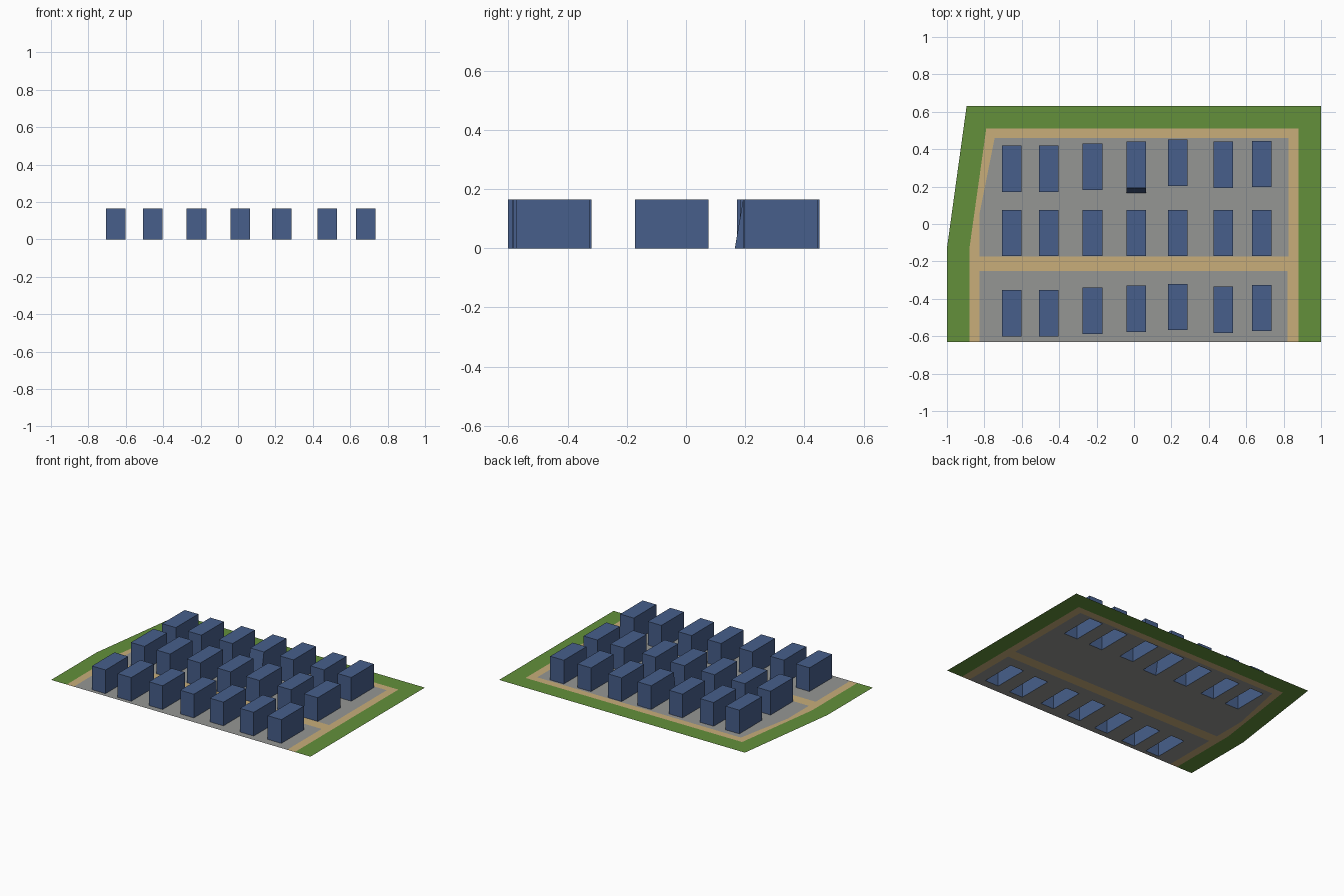
import bpy, bmesh

if "Cube" in bpy.data.objects:
    bpy.data.objects.remove(bpy.data.objects["Cube"])


def material(name, rgb):
    m = bpy.data.materials.new(name)
    lin = [((c / 255 + 0.055) / 1.055) ** 2.4 for c in rgb]
    m.diffuse_color = (*lin, 1)
    m.use_nodes = True
    m.node_tree.nodes["Principled BSDF"].inputs["Base Color"].default_value = m.diffuse_color
    return m


GRASS = material("grass green", (99, 144, 59))
SAND = material("sand path", (200, 174, 122))
PAVING = material("paving grey", (149, 150, 148))
BLUE = material("building blue", (71, 95, 139))


def add_object(name, bm, mat):
    me = bpy.data.meshes.new(name)
    bm.to_mesh(me)
    bm.free()
    me.materials.append(mat)
    ob = bpy.data.objects.new(name, me)
    bpy.context.collection.objects.link(ob)


def sheet(name, mat, loops):
    """Flat sheet on the ground: first loop is the outline, others are holes."""
    bm = bmesh.new()
    edges = []
    for loop in loops:
        vs = [bm.verts.new((x, y, 0)) for x, y in loop]
        edges += [bm.edges.new((vs[i - 1], vs[i])) for i in range(len(vs))]
    bmesh.ops.triangle_fill(bm, edges=edges, use_beauty=True, normal=(0, 0, 1))
    for f in bm.faces:
        f.normal_update()
        if f.normal.z < 0:
            f.normal_flip()
    add_object(name, bm, mat)


def rect(x0, y0, x1, y1):
    return [(x0, y0), (x1, y0), (x1, y1), (x0, y1)]


def building(name, x0, y0, x1, y1, lean=0.0):
    """Box without a floor; lean pushes the foot of the front wall forward."""
    bm = bmesh.new()
    low = [bm.verts.new((x, y, 0)) for x, y in rect(x0, y0 - lean, x1, y1)]
    top = [bm.verts.new((x, y, HEIGHT)) for x, y in rect(x0, y0, x1, y1)]
    for i in range(4):
        j = (i + 1) % 4
        bm.faces.new((low[i], low[j], top[j], top[i]))
    bm.faces.new(top)
    add_object(name, bm, BLUE)


HEIGHT, WIDTH, DEPTH = 0.165, 0.105, 0.248
COLUMNS = [-0.653, -0.455, -0.222, 0.012, 0.233, 0.477, 0.683]
BACK_TOP = [0.42, 0.42, 0.43, 0.441, 0.451, 0.44, 0.445]
FRONT_TOP = [-0.353, -0.353, -0.34, -0.33, -0.32, -0.335, -0.325]

# Buildings in three rows
holes = {"back": [], "front": []}
for i, cx in enumerate(COLUMNS):
    x0, x1 = cx - WIDTH / 2, cx + WIDTH / 2
    for row, y1 in (("back", BACK_TOP[i]), ("middle", 0.076), ("front", FRONT_TOP[i])):
        lean = 0.028 if row == "back" and i == 3 else 0.0
        building(f"{row}_building_{i + 1}", x0, y1 - DEPTH, x1, y1, lean)
        if row in holes:
            holes[row].append(rect(x0, y1 - DEPTH - lean, x1, y1))

# Paved yards, open beneath the back and front rows
back_yard = [(-0.825, -0.175), (0.825, -0.175), (0.825, 0.46), (-0.745, 0.46), (-0.825, 0.06)]
sheet("back_yard", PAVING, [back_yard] + holes["back"])
sheet("front_yard", PAVING, [rect(-0.825, -0.63, 0.82, -0.25)] + holes["front"])

# Sand path around and between the yards
sheet("path", SAND, [[(-0.88, -0.63), (-0.825, -0.63), (-0.825, -0.25), (0.82, -0.25),
                      (0.82, -0.63), (0.88, -0.63), (0.88, 0.51), (-0.79, 0.51),
                      (-0.88, -0.13)], back_yard])

# Grass border on three sides
sheet("grass_border", GRASS, [[(-1, -0.63), (-0.88, -0.63), (-0.88, -0.13), (-0.79, 0.51),
                               (0.88, 0.51), (0.88, -0.63), (1, -0.63), (1, 0.63),
                               (-0.895, 0.63), (-1, -0.13)]])
